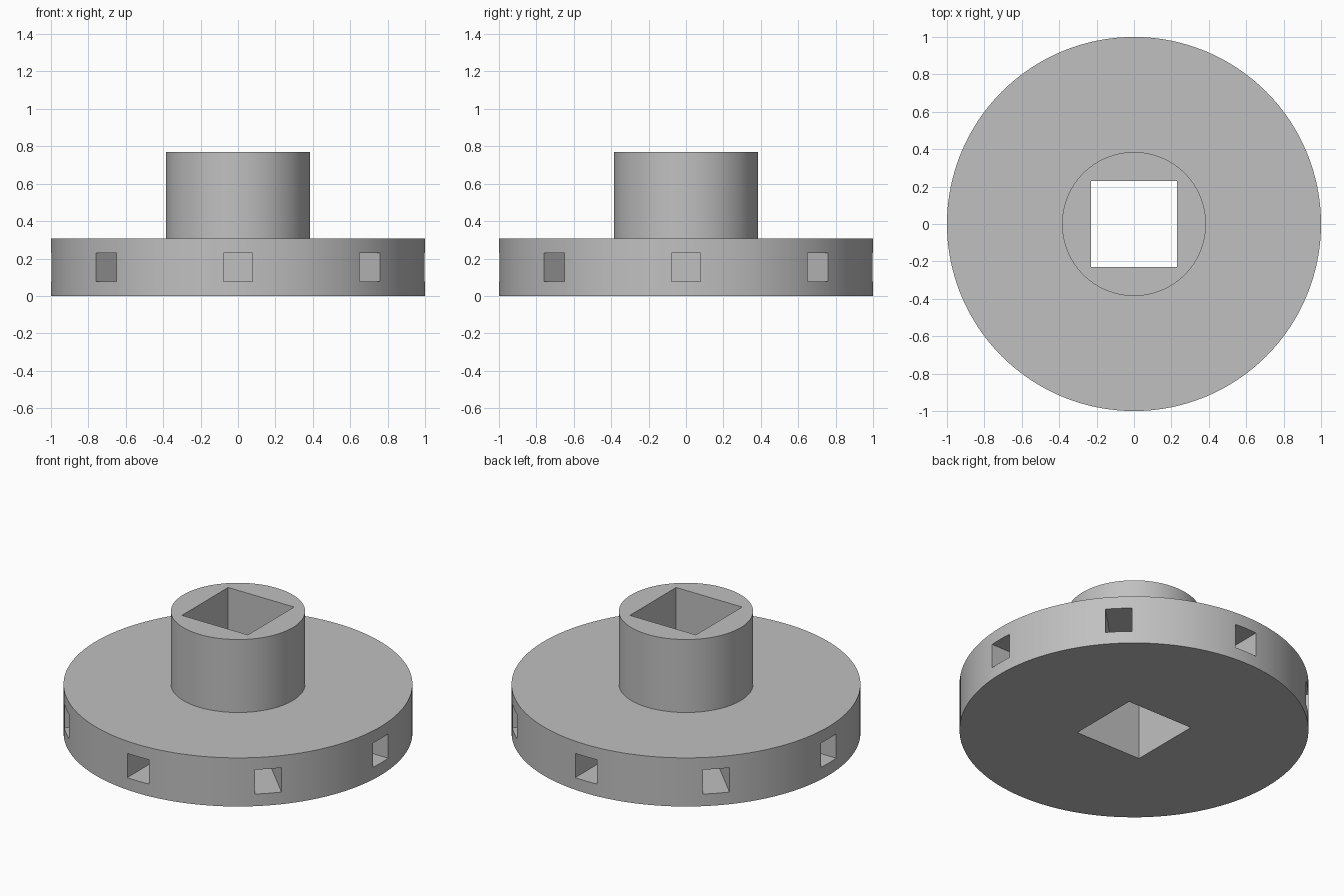
import bpy
import bmesh
import math
from mathutils import Matrix

cube = bpy.data.objects.get("Cube")
if cube:
    bpy.data.objects.remove(cube, do_unlink=True)

UNIT = 1 / 13          # the part is drawn on a 13-unit radius
SEGMENTS = 128
POCKETS = 8

grey = bpy.data.materials.new("plain grey")
grey.use_nodes = True
colour = (0.53, 0.53, 0.53, 1)
grey.diffuse_color = colour
grey.node_tree.nodes["Principled BSDF"].inputs["Base Color"].default_value = colour


def new_object(name, bm):
    bmesh.ops.recalc_face_normals(bm, faces=bm.faces)
    mesh = bpy.data.meshes.new(name)
    bm.to_mesh(mesh)
    bm.free()
    mesh.materials.append(grey)
    obj = bpy.data.objects.new(name, mesh)
    bpy.context.collection.objects.link(obj)
    return obj


def add_box(bm, size, centre, angle=0):
    matrix = (Matrix.Rotation(angle, 4, "Z") @ Matrix.Translation(centre)
              @ Matrix.Diagonal((*size, 1)))
    bmesh.ops.create_cube(bm, size=1, matrix=matrix)


# Flanged hub: stepped rings bridged into one closed solid
bm = bmesh.new()
rings = []
for radius, height in ((13, 0), (13, 4), (5, 4), (5, 10)):
    ring = []
    for i in range(SEGMENTS):
        a = math.tau * i / SEGMENTS
        ring.append(bm.verts.new((radius * UNIT * math.cos(a),
                                  radius * UNIT * math.sin(a),
                                  height * UNIT)))
    rings.append(ring)
for low, high in zip(rings, rings[1:]):
    for i in range(SEGMENTS):
        j = (i + 1) % SEGMENTS
        bm.faces.new((low[i], low[j], high[j], high[i]))
bm.faces.new(rings[0][::-1])
bm.faces.new(rings[-1])
hub = new_object("flanged_hub", bm)

# Cutters: square shaft hole and radial bar pockets around the rim
bm = bmesh.new()
add_box(bm, (6 * UNIT, 6 * UNIT, 2), (0, 0, 0.4))
for i in range(POCKETS):
    add_box(bm, (6 * UNIT, 2 * UNIT, 2 * UNIT), (11 * UNIT, 0, 2 * UNIT),
            math.tau * i / POCKETS)
cutter = new_object("hole_cutters", bm)
cutter.hide_render = True

# Cut the holes and keep the result as plain geometry
cut = hub.modifiers.new("holes", "BOOLEAN")
cut.operation = "DIFFERENCE"
cut.solver = "EXACT"
cut.object = cutter
bpy.ops.object.select_all(action="DESELECT")
hub.select_set(True)
bpy.context.view_layer.objects.active = hub
bpy.ops.object.modifier_apply(modifier=cut.name)
bpy.data.objects.remove(cutter, do_unlink=True)
bpy.ops.object.shade_smooth_by_angle(angle=math.radians(30))
